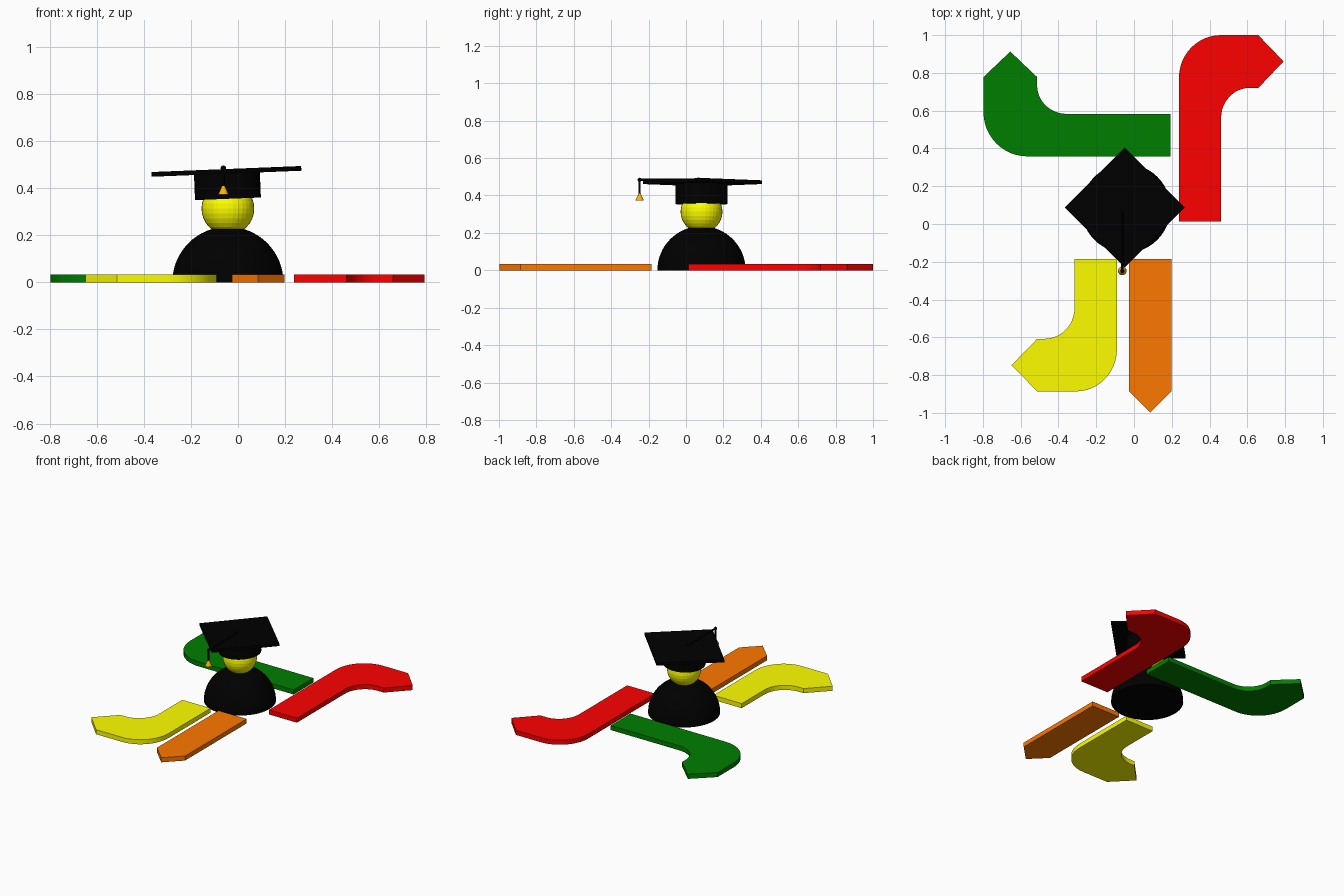
import bpy, bmesh, math
from mathutils import Vector, Matrix

if "Cube" in bpy.data.objects:
    bpy.data.objects.remove(bpy.data.objects["Cube"])

ARROW_H = 0.033
CX, CY = -0.043, 0.083
TILT = Matrix.Rotation(math.radians(-2.3), 4, 'Y')


def material(name, rgb):
    m = bpy.data.materials.new(name)
    m.diffuse_color = (*rgb, 1)
    m.use_nodes = True
    m.node_tree.nodes["Principled BSDF"].inputs["Base Color"].default_value = m.diffuse_color
    return m


black = material("black", (0, 0, 0))
yellow = material("yellow", (1, 1, 0))
red = material("red", (1, 0, 0))
green = material("green", (0, 0.21, 0))
orange = material("orange", (1, 0.19, 0))
gold = material("gold", (1, 0.45, 0))


def finish(name, bm, mat, matrix=Matrix(), smooth=False):
    bmesh.ops.recalc_face_normals(bm, faces=bm.faces[:])
    me = bpy.data.meshes.new(name)
    bm.to_mesh(me)
    bm.free()
    ob = bpy.data.objects.new(name, me)
    bpy.context.collection.objects.link(ob)
    ob.matrix_world = matrix
    me.materials.append(mat)
    if smooth:
        bpy.ops.object.select_all(action='DESELECT')
        ob.select_set(True)
        bpy.context.view_layer.objects.active = ob
        bpy.ops.object.shade_smooth_by_angle(angle=math.radians(30))
    return ob


def bend(p, k, q, n=12):
    """Quarter ellipse from p to q, rounding off the corner k."""
    p, k, q = Vector(p), Vector(k), Vector(q)
    c = p + q - k
    return [c + (p - c) * math.cos(t) + (q - c) * math.sin(t)
            for t in (math.pi / 2 * i / n for i in range(n + 1))]


def arrow(name, outline, mat):
    bm = bmesh.new()
    face = bm.faces.new([bm.verts.new((p[0], p[1], 0)) for p in outline])
    ext = bmesh.ops.extrude_face_region(bm, geom=[face], use_keep_orig=True)
    top = [v for v in ext["geom"] if isinstance(v, bmesh.types.BMVert)]
    bmesh.ops.translate(bm, verts=top, vec=(0, 0, ARROW_H))
    finish(name, bm, mat, smooth=True)


def cone(name, r1, r2, depth, segs, mat, matrix, smooth=True):
    bm = bmesh.new()
    bmesh.ops.create_cone(bm, cap_ends=True, segments=segs, radius1=r1, radius2=r2, depth=depth)
    return finish(name, bm, mat, matrix, smooth)


def ball(name, r, mat, loc, u=32, v=16, half=False):
    bm = bmesh.new()
    bmesh.ops.create_uvsphere(bm, u_segments=u, v_segments=v, radius=r)
    if half:
        bmesh.ops.bisect_plane(bm, geom=bm.verts[:] + bm.edges[:] + bm.faces[:],
                               plane_co=(0, 0, 0), plane_no=(0, 0, 1), clear_inner=True)
        bmesh.ops.holes_fill(bm, edges=[e for e in bm.edges if e.is_boundary], sides=0)
    return finish(name, bm, mat, Matrix.Translation(loc))


# Four direction arrows on the ground
arrow("green_arrow", [(0.193, 0.358)]
      + bend((-0.565, 0.358), (-0.797, 0.358), (-0.797, 0.592))
      + [(-0.797, 0.778), (-0.655, 0.913), (-0.513, 0.778)]
      + bend((-0.513, 0.735), (-0.513, 0.583), (-0.357, 0.583))
      + [(0.193, 0.583)], green)
arrow("red_arrow", [(0.238, 0.013)]
      + bend((0.238, 0.775), (0.238, 1.0), (0.46, 1.0))
      + [(0.658, 1.0), (0.792, 0.861), (0.658, 0.72)]
      + bend((0.61, 0.72), (0.461, 0.72), (0.461, 0.56))
      + [(0.461, 0.013)], red)
arrow("yellow_arrow", [(-0.315, -0.185)]
      + bend((-0.315, -0.445), (-0.315, -0.608), (-0.475, -0.608))
      + [(-0.513, -0.608), (-0.648, -0.747), (-0.513, -0.886)]
      + bend((-0.305, -0.886), (-0.09, -0.886), (-0.09, -0.66))
      + [(-0.09, -0.185)], yellow)
arrow("orange_arrow", [(-0.026, -0.185), (-0.026, -0.886), (0.086, -0.998),
                       (0.198, -0.886), (0.198, -0.185)], orange)

# Figure: half-dome shoulders and round head
ball("body", 0.236, black, (CX, CY, 0), u=48, v=32, half=True)
ball("head", 0.112, yellow, (CX, CY, 0.313))

# Cap: band and square board, slightly tilted
cone("cap_band", 0.14, 0.14, 0.115, 32, black,
     Matrix.Translation((CX - 0.002, CY, 0.412)) @ TILT)
cone("cap_board", 0.318, 0.318, 0.02, 4, black,
     Matrix.Translation((-0.049, CY + 0.004, 0.471)) @ TILT, smooth=False)

# Tassel: button, cord over the board, hanging cord, gold end
TX, TY, TZ = -0.062, -0.248, 0.484
ball("cap_button", 0.012, black, (TX, 0.066, TZ), 16, 8)
ball("cord_bend", 0.011, black, (TX, TY, TZ), 16, 8)
cone("cord_top", 0.006, 0.006, 0.314, 12, black,
     Matrix.Translation((TX, (TY + 0.066) / 2, TZ)) @ Matrix.Rotation(math.pi / 2, 4, 'X'))
cone("cord_hanging", 0.006, 0.006, 0.08, 12, black, Matrix.Translation((TX, TY, TZ - 0.04)))
cone("tassel", 0.023, 0.004, 0.042, 16, gold, Matrix.Translation((TX, TY, 0.393)))
